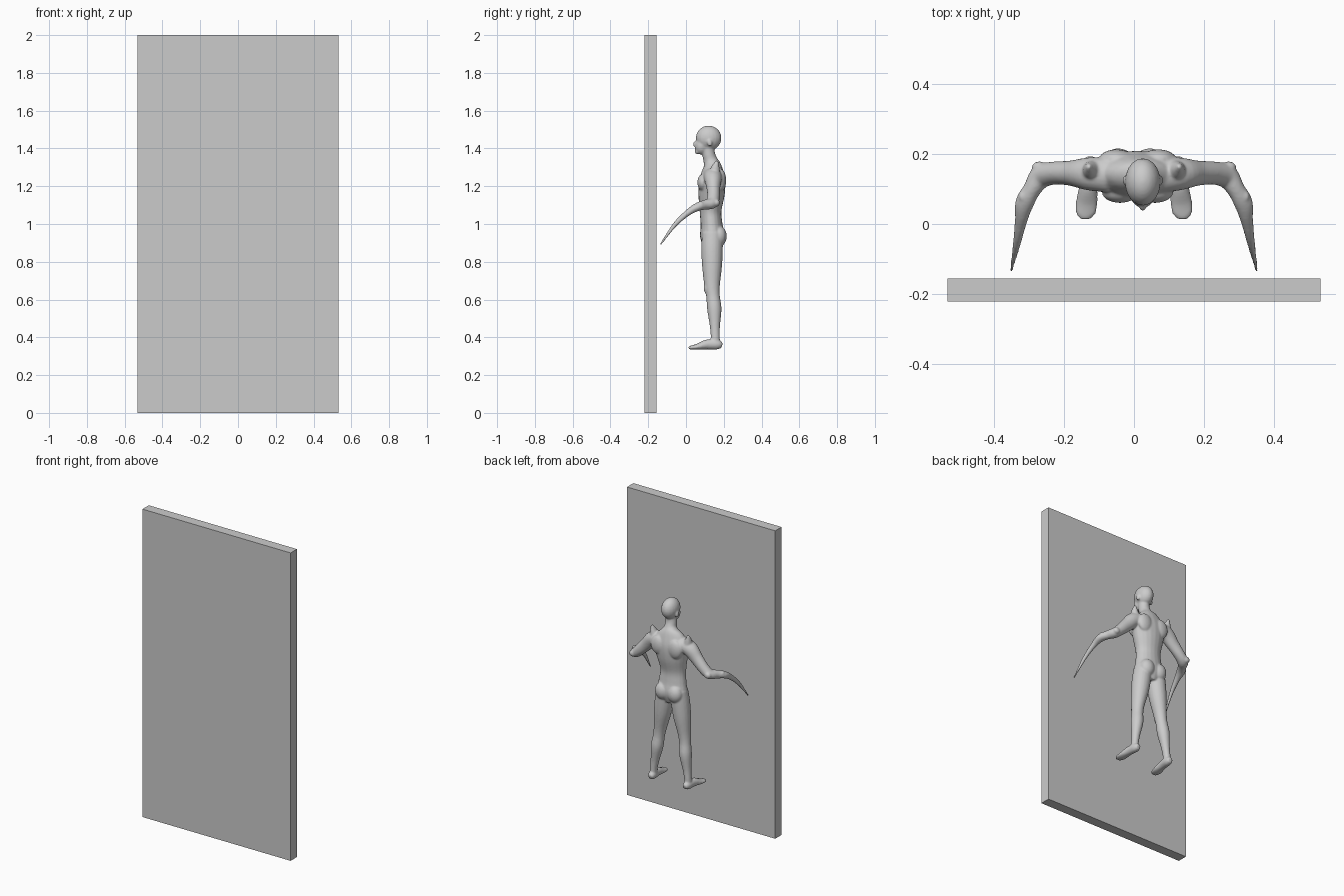
import bpy
import bmesh
import math
from mathutils import Matrix, Vector

default_cube = bpy.data.objects.get("Cube")
if default_cube:
    bpy.data.objects.remove(default_cube, do_unlink=True)

grey = bpy.data.materials.new("plain grey")
grey.use_nodes = True
colour = (0.6, 0.6, 0.6, 1)
grey.diffuse_color = colour
grey.node_tree.nodes["Principled BSDF"].inputs["Base Color"].default_value = colour


def finish(bm, name):
    """Turn a bmesh into a linked object with the shared material."""
    bmesh.ops.recalc_face_normals(bm, faces=bm.faces[:])
    mesh = bpy.data.meshes.new(name)
    bm.to_mesh(mesh)
    bm.free()
    mesh.materials.append(grey)
    obj = bpy.data.objects.new(name, mesh)
    bpy.context.collection.objects.link(obj)
    return obj


def blend(p, q, r, s, t):
    """Smooth curve between stations q and r."""
    return [0.5 * (2 * b + (c - a) * t + (2 * a - 5 * b + 4 * c - d) * t * t
                   + (3 * b - a - 3 * c + d) * t ** 3)
            for a, b, c, d in zip(p, q, r, s)]


def limb(bm, stations, depth_axis, side=1, sides=20, steps=5):
    """Loft ellipses along stations of (x, y, z, half width, half depth)."""
    path = [stations[0]] + list(stations) + [stations[-1]]
    fine = [blend(*path[i:i + 4], k / steps)
            for i in range(len(stations) - 1) for k in range(steps)]
    fine.append(stations[-1])
    centres = [Vector((side * s[0], s[1], s[2])) for s in fine]
    rings = []
    for i, (centre, station) in enumerate(zip(centres, fine)):
        tangent = centres[min(i + 1, len(fine) - 1)] - centres[max(i - 1, 0)]
        tangent.normalize()
        deep = Vector(depth_axis)
        deep = (deep - tangent * deep.dot(tangent)).normalized()
        wide = tangent.cross(deep)
        ring = []
        for k in range(sides):
            angle = math.tau * k / sides
            ring.append(bm.verts.new(centre
                                     + wide * station[3] * math.cos(angle)
                                     + deep * station[4] * math.sin(angle)))
        rings.append(ring)
    for low, high in zip(rings, rings[1:]):
        for k in range(sides):
            n = (k + 1) % sides
            bm.faces.new((low[k], low[n], high[n], high[k]))
    bm.faces.new(rings[0])
    bm.faces.new(rings[-1])


def lump(bm, centre, size, tilt=0):
    """Add an ellipsoid muscle or feature."""
    matrix = (Matrix.Translation(centre) @ Matrix.Rotation(tilt, 4, "X")
              @ Matrix.Diagonal((*size, 1)))
    bmesh.ops.create_uvsphere(bm, u_segments=20, v_segments=12, radius=1, matrix=matrix)


FRONT_BACK = (0, 1, 0)
UP_DOWN = (0, 0, 1)

# Upright slab in front of the figure
slab = bmesh.new()
bmesh.ops.create_cube(slab, size=1, matrix=Matrix.Translation((0, -0.188, 1))
                      @ Matrix.Diagonal((1.065, 0.065, 2, 1)))
finish(slab, "slab")

# Torso and neck
body = bmesh.new()
limb(body, [
    (0, .14, .87, .05, .045),
    (0, .14, .93, .098, .065),
    (0, .135, 1, .09, .058),
    (0, .13, 1.07, .084, .058),
    (.005, .135, 1.16, .103, .07),
    (.01, .14, 1.24, .12, .068),
    (.015, .14, 1.3, .09, .05),
    (.02, .13, 1.335, .042, .038),
    (.022, .12, 1.37, .035, .034),
    (.025, .115, 1.42, .033, .034),
], FRONT_BACK)

# Head: skull, jaw, nose and ears
lump(body, (.025, .12, 1.455), (.051, .068, .066))
lump(body, (.025, .085, 1.415), (.036, .038, .048), -0.2)
lump(body, (.025, .049, 1.425), (.009, .012, .016), -0.4)
lump(body, (.025, .062, 1.383), (.018, .016, .014))
for side in (-1, 1):
    lump(body, (.025 + side * .05, .125, 1.43), (.008, .013, .02), 0.2)

for side in (-1, 1):
    # Chest, shoulder blade and buttock
    lump(body, (.01 + side * .05, .09, 1.22), (.052, .03, .045))
    lump(body, (.01 + side * .06, .185, 1.23), (.05, .028, .06))
    lump(body, (side * .045, .175, .935), (.048, .041, .055))

    # Leg from hip to ankle
    limb(body, [
        (.05, .14, .95, .05, .055),
        (.058, .138, .87, .056, .057),
        (.07, .138, .78, .052, .053),
        (.086, .138, .68, .039, .042),
        (.094, .143, .62, .035, .036),
        (.102, .15, .55, .037, .038),
        (.115, .153, .46, .026, .027),
        (.123, .155, .4, .022, .024),
        (.125, .155, .355, .023, .025),
    ], FRONT_BACK, side)
    lump(body, (side * .09, .108, .66), (.022, .014, .03))

    # Foot from heel to toes
    limb(body, [
        (.123, .19, .355, .015, .015),
        (.125, .165, .362, .025, .027),
        (.13, .11, .362, .026, .026),
        (.135, .06, .35, .031, .016),
        (.138, .03, .346, .028, .011),
        (.138, .014, .344, .015, .008),
    ], UP_DOWN, side)

    # Arm that tapers into a curved blade
    limb(body, [
        (.07, .14, 1.26, .05, .04),
        (.13, .143, 1.24, .047, .047),
        (.18, .145, 1.19, .036, .04),
        (.23, .145, 1.14, .033, .034),
        (.265, .135, 1.11, .034, .03),
        (.29, .1, 1.102, .026, .026),
        (.312, .06, 1.09, .027, .022),
        (.322, .01, 1.06, .018, .017),
        (.335, -.06, .995, .011, .012),
        (.351, -.136, .89, .004, .005),
    ], UP_DOWN, side)
    lump(body, (side * .27, .162, 1.112), (.022, .017, .02))
    lump(body, (side * .318, .078, 1.105), (.012, .016, .014))

    # Pointed shoulder ridge
    limb(body, [
        (.115, .15, 1.25, .035, .035),
        (.125, .155, 1.295, .022, .024),
        (.13, .165, 1.335, .006, .007),
    ], FRONT_BACK, side)

figure = finish(body, "figure")

# Fuse the overlapping parts into one smooth skin
remesh = figure.modifiers.new("fuse", "REMESH")
remesh.mode = "VOXEL"
remesh.voxel_size = 0.005
remesh.use_smooth_shade = True
soften = figure.modifiers.new("soften", "SMOOTH")
soften.factor = 0.5
soften.iterations = 6
